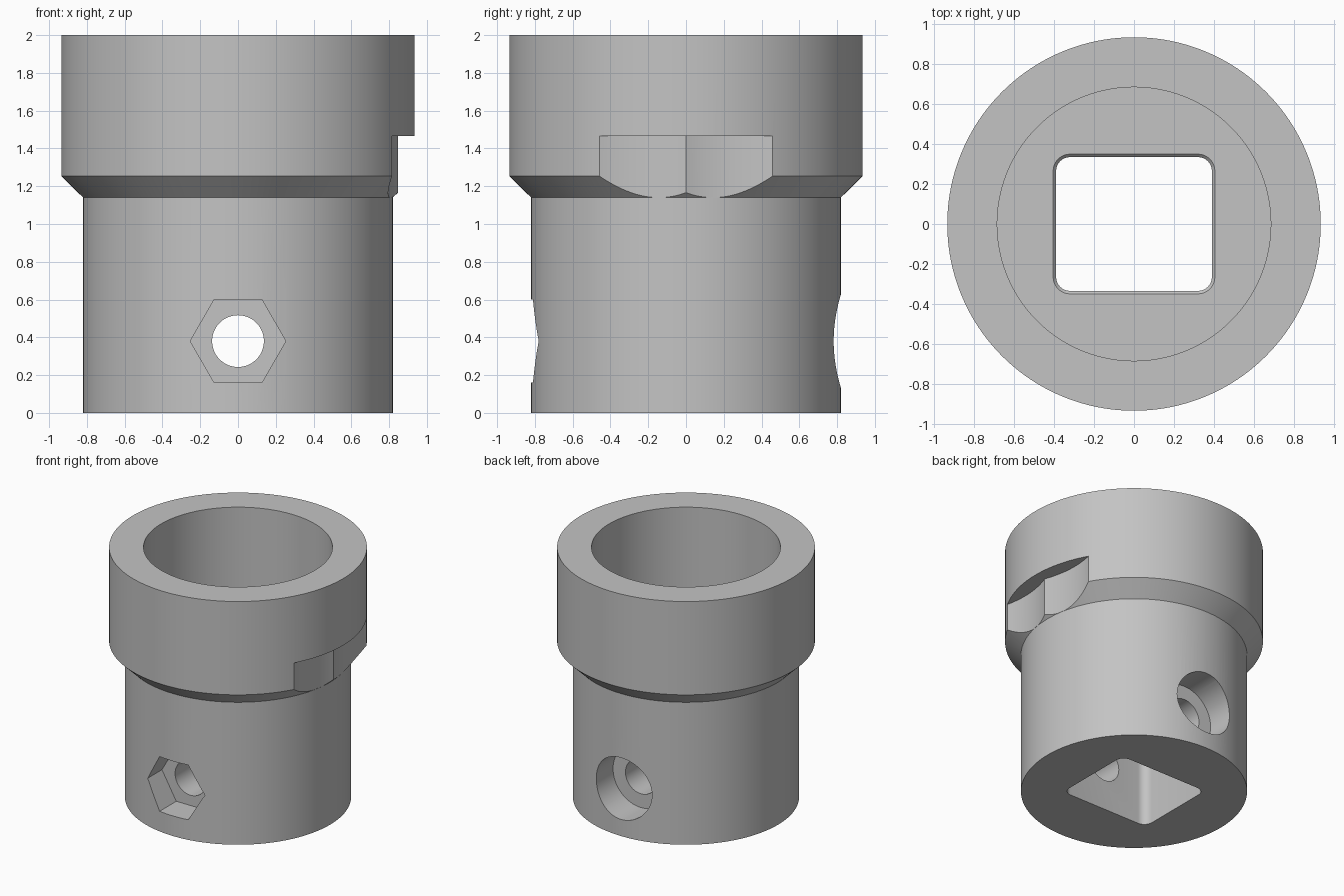
import bpy, bmesh
from math import pi, cos, sin

if "Cube" in bpy.data.objects:
    bpy.data.objects.remove(bpy.data.objects["Cube"], do_unlink=True)

SEGS = 160
BORE_FLOOR = 0.9
SCREW_Z = 0.38

grey = bpy.data.materials.new("plain grey")
grey.use_nodes = True
grey.diffuse_color = (0.55, 0.55, 0.55, 1)
grey.node_tree.nodes["Principled BSDF"].inputs["Base Color"].default_value = (0.55, 0.55, 0.55, 1)


def loft(name, rings, capped=True):
    """Join equal-length point rings; cap the ends, or close the loop of rings."""
    bm = bmesh.new()
    loops = [[bm.verts.new(p) for p in ring] for ring in rings]
    pairs = list(zip(loops, loops[1:]))
    if capped:
        bm.faces.new(loops[0])
        bm.faces.new(loops[-1])
    else:
        pairs.append((loops[-1], loops[0]))
    for a, b in pairs:
        for i in range(len(a)):
            j = (i + 1) % len(a)
            bm.faces.new((a[i], a[j], b[j], b[i]))
    bmesh.ops.recalc_face_normals(bm, faces=bm.faces)
    mesh = bpy.data.meshes.new(name)
    bm.to_mesh(mesh)
    bm.free()
    mesh.materials.append(grey)
    obj = bpy.data.objects.new(name, mesh)
    bpy.context.collection.objects.link(obj)
    return obj


def circle(r, n=SEGS):
    return [(r * cos(2 * pi * i / n), r * sin(2 * pi * i / n)) for i in range(n)]


def rounded_rect(hx, hy, r, steps=8):
    pts = []
    for k, (sx, sy) in enumerate([(1, 1), (-1, 1), (-1, -1), (1, -1)]):
        for i in range(steps + 1):
            a = pi / 2 * (k + i / steps)
            pts.append((sx * (hx - r) + r * cos(a), sy * (hy - r) + r * sin(a)))
    return pts


def upright(shape, z, x=0, y=0):
    return [(x + u, y + v, z) for u, v in shape]


def sideways(shape, y):
    return [(u, y, SCREW_Z + v) for u, v in shape]


# Turned body with a wide collar and a round bore
profile = [(0.82, 0), (0.82, 1.14), (0.935, 1.253), (0.935, 2), (0.685, 2), (0.685, BORE_FLOOR)]
body = loft("coupling_body", [upright(circle(r), z) for r, z in profile])

# Square socket with a small chamfer at the bore floor
small = rounded_rect(0.39, 0.335, 0.07)
large = rounded_rect(0.405, 0.35, 0.085)
cutters = [loft("socket_cutter", [upright(small, -0.1), upright(small, BORE_FLOOR - 0.015),
                                  upright(large, BORE_FLOOR), upright(large, BORE_FLOOR + 0.1)])]

# Cross hole, front hexagon nut pocket and back round counterbore
for name, shape, y0, y1 in [("cross_hole_cutter", circle(0.137, 64), -1, 1),
                            ("nut_pocket_cutter", circle(0.253, 6), -1, -0.6),
                            ("counterbore_cutter", circle(0.247, 64), 0.57, 1)]:
    cutters.append(loft(name, [sideways(shape, y0), sideways(shape, y1)]))

# Twin scooped notch under the collar
scoop = circle(0.785, 256)
for side in (-1, 1):
    cutters.append(loft("notch_cutter", [upright(scoop, z, 1.58, 0.28 * side) for z in (1.141, 1.465)]))

# Apply the cuts
bpy.context.view_layer.objects.active = body
body.select_set(True)
for cutter in cutters:
    mod = body.modifiers.new("cut", "BOOLEAN")
    mod.operation = "DIFFERENCE"
    mod.solver = "EXACT"
    mod.object = cutter
    bpy.ops.object.modifier_apply(modifier=mod.name)
    bpy.data.objects.remove(cutter, do_unlink=True)

bpy.ops.object.shade_smooth_by_angle(angle=pi / 9)
